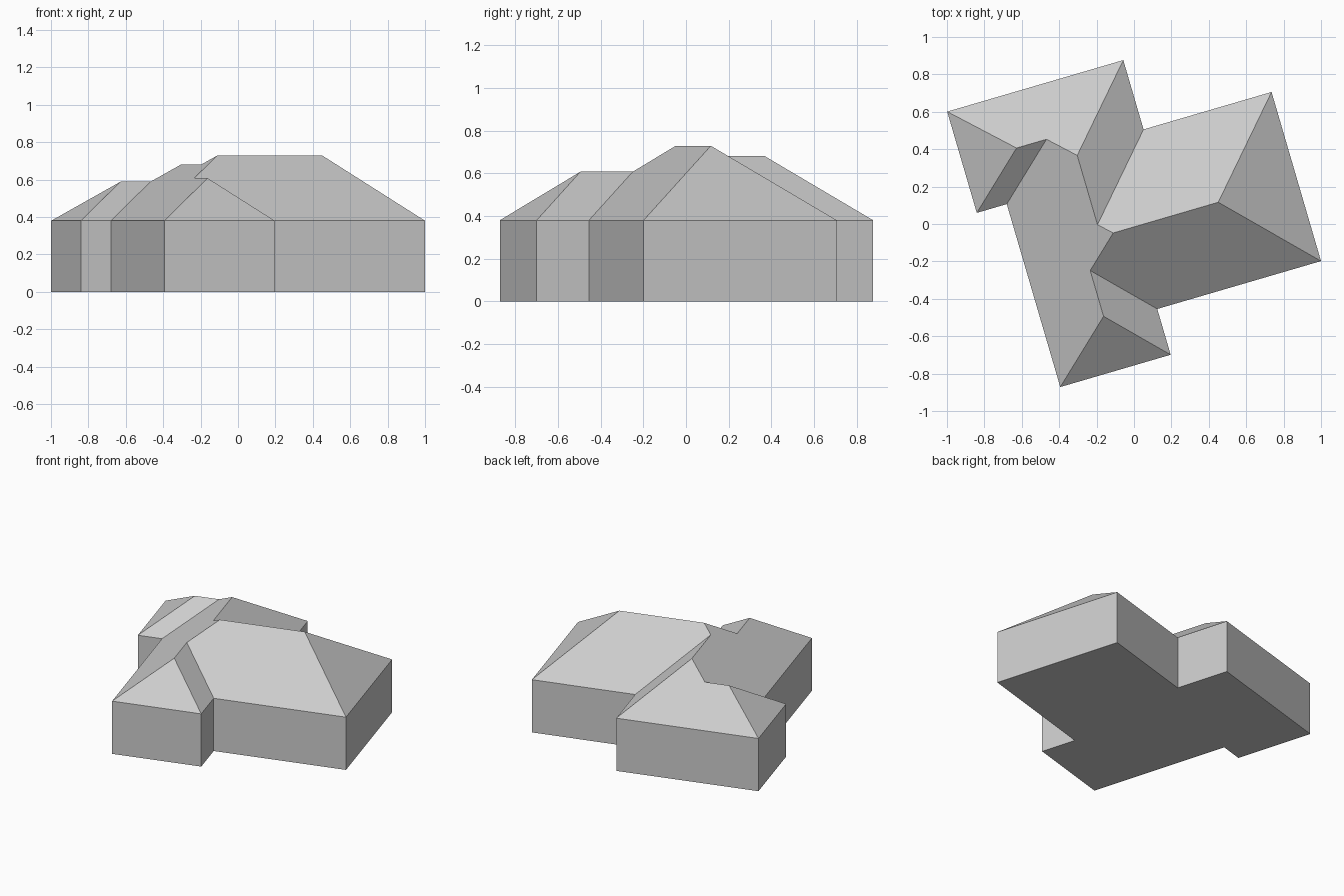
import bpy
import bmesh
from mathutils import Matrix, Vector
from math import radians

default_cube = bpy.data.objects.get("Cube")
if default_cube:
    bpy.data.objects.remove(default_cube, do_unlink=True)

EAVE = 0.38
PITCH = 0.74
LEAN = Vector((0.1, -0.015))      # sideways drift of the ridges per unit of rise
TURN = Matrix.Rotation(radians(16.3), 2)

# One plain grey for the whole building
grey = bpy.data.materials.new("plain grey")
grey.use_nodes = True
colour = (0.6, 0.6, 0.6, 1)
grey.diffuse_color = colour
grey.node_tree.nodes["Principled BSDF"].inputs["Base Color"].default_value = colour

# Wall lines in the building's own axes
west, inner_west, inner_east, north_east, east = -0.79, -0.623, -0.008, 0.191, 0.904
north, main_north, notch, main_south, south = 0.857, 0.471, 0.293, -0.471, -0.726

# Footprint corners, clockwise from the north-west
corners = dict(
    A=(west, north), B=(north_east, north), C=(north_east, main_north),
    D=(east, main_north), E=(east, main_south), F=(inner_east, main_south),
    G=(inner_east, south), H=(inner_west, south),
    I=(inner_west, notch), J=(west, notch))

# Half widths of the four wings, which set their ridge heights
main = (main_north - main_south) / 2
nook = (north - notch) / 2
back = (north_east - inner_west) / 2
front = (inner_east - inner_west) / 2

# Ridge points: position and distance from the eaves
ridges = dict(
    p=(west + nook, north - nook, nook),
    q=(inner_west + nook, north - nook, nook),
    r=(north_east - back, north - back, back),
    s=(north_east - back, main_north - back, back),
    t=(inner_west + main, 0, main),
    u=(east - main, 0, main),
    v=(inner_east - front, main_south + front, front),
    w=(inner_east - front, south + front, front))


def place(x, y, z):
    """Turn a plan point into the building's final orientation."""
    point = TURN @ Vector((x, y)) + LEAN * max(0, z - EAVE)
    return (point.x, point.y, z)


def make_part(name, faces):
    """Build a flat shaded mesh from faces given as lists of points."""
    bm = bmesh.new()
    for points in faces:
        bm.faces.new([bm.verts.new(p) for p in points])
    bmesh.ops.remove_doubles(bm, verts=bm.verts, dist=0.0001)
    mesh = bpy.data.meshes.new(name)
    bm.to_mesh(mesh)
    bm.free()
    mesh.materials.append(grey)
    part = bpy.data.objects.new(name, mesh)
    bpy.context.collection.objects.link(part)


ground = {k: place(*c, 0) for k, c in corners.items()}
top = {k: place(*c, EAVE) for k, c in corners.items()}
top.update({k: place(x, y, EAVE + PITCH * d) for k, (x, y, d) in ridges.items()})

# Walls and floor
names = list(corners)
walls = [[ground[b], ground[a], top[a], top[b]]
         for a, b in zip(names, names[1:] + names[:1])]
make_part("walls", walls + [list(ground.values())])

# Hipped roof, one slope per wall
slopes = "ABrqp BCsr CDuts DEu EFvtu FGwv GHw HIqrstvw IJpq JAp".split()
make_part("roof", [[top[k] for k in reversed(slope)] for slope in slopes])
